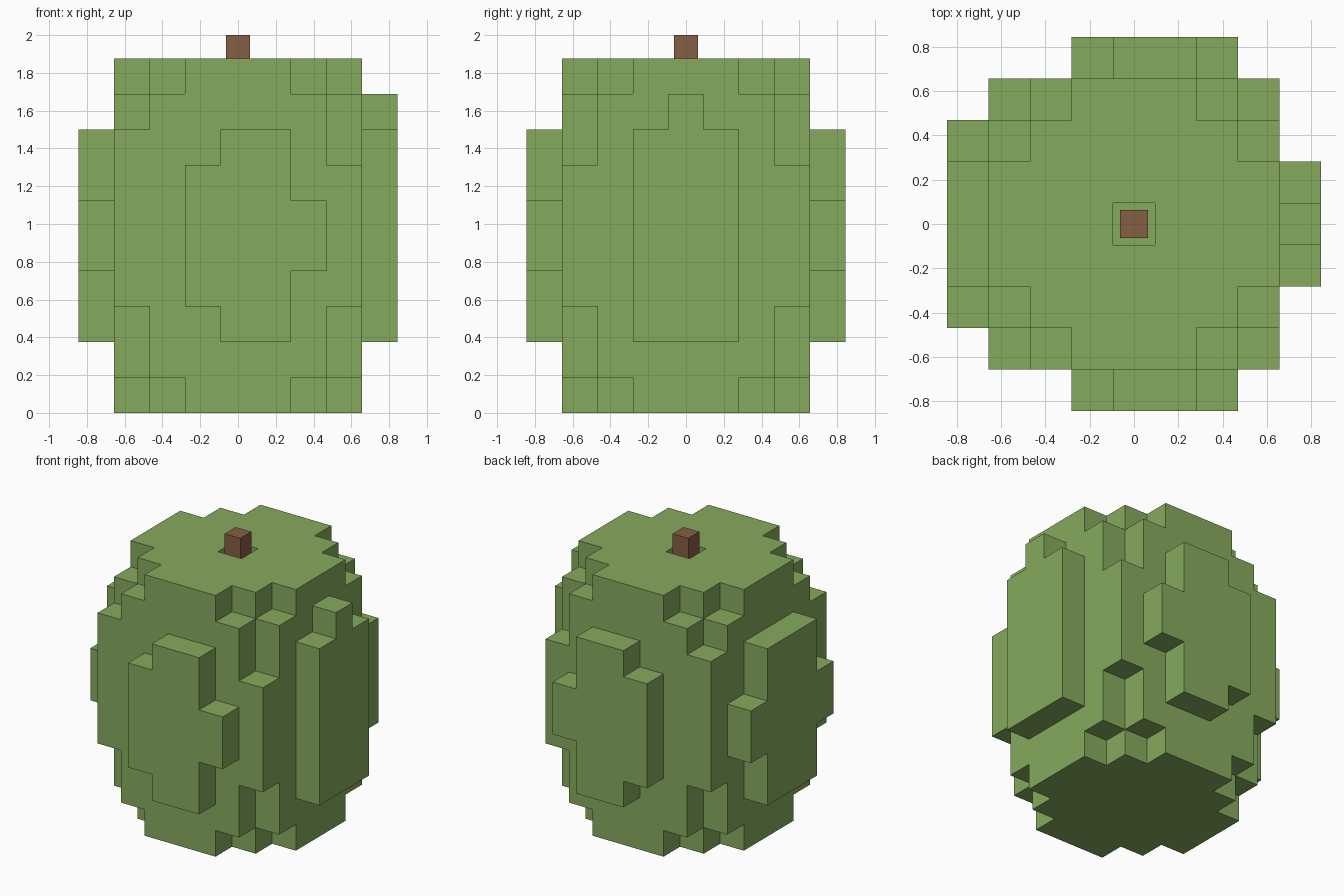
import bpy, bmesh
from mathutils import Matrix, Vector

if "Cube" in bpy.data.objects:
    bpy.data.objects.remove(bpy.data.objects["Cube"])

U = 0.1875  # edge of one block; the fruit is 9 x 9 x 10 blocks


def material(name, rgb):
    m = bpy.data.materials.new(name)
    m.diffuse_color = (*rgb, 1)
    m.use_nodes = True
    m.node_tree.nodes["Principled BSDF"].inputs["Base Color"].default_value = m.diffuse_color
    return m


def finish(name, bm, mat):
    bmesh.ops.recalc_face_normals(bm, faces=bm.faces)
    mesh = bpy.data.meshes.new(name)
    bm.to_mesh(mesh)
    bm.free()
    mesh.materials.append(mat)
    ob = bpy.data.objects.new(name, mesh)
    bpy.context.collection.objects.link(ob)
    return ob


blocks = set()


def column(i, j, low, high):
    """Fill layers low..high (inclusive) at block column i, j."""
    blocks.update((i, j, k) for k in range(low, high + 1))


# Body: stepped vertical corners, slightly shorter on the right side
for i in range(-3, 4):
    for j in range(-3, 4):
        reach = abs(i) + abs(j)
        if reach == 6:
            column(i, j, 3, 6 if i > 0 else 7)
        elif reach == 5:
            column(i, j, 1, 8)
        else:
            column(i, j, 0, 9)
blocks.discard((0, 0, 9))  # stem socket

# Raised panels: offset across the face -> layers
front_back = {-1: (3, 6), 0: (2, 7), 1: (2, 7), 2: (4, 5)}
right = {-1: (2, 7), 0: (2, 8), 1: (2, 7)}
left = {-2: (4, 5), -1: (2, 7), 0: (2, 7), 1: (2, 7), 2: (4, 5)}
for a, span in front_back.items():
    column(a, -4, *span)
    column(a, 4, *span)
for a, span in right.items():
    column(4, a, *span)
for a, span in left.items():
    column(-4, a, *span)

# Skin: one face wherever a block meets air
bm = bmesh.new()
verts = {}


def corner(p):
    key = tuple(round(c * 2) for c in p)
    if key not in verts:
        verts[key] = bm.verts.new((p.x * U, p.y * U, p.z * U))
    return verts[key]


axes = [Vector(v) for v in ((1, 0, 0), (0, 1, 0), (0, 0, 1))]
for cell in blocks:
    centre = Vector(cell) + Vector((0, 0, 0.5))
    for n in range(3):
        for s in (1, -1):
            normal = axes[n] * s
            if tuple(int(c) for c in Vector(cell) + normal) in blocks:
                continue
            u, v = axes[(n + 1) % 3] * 0.5, axes[(n + 2) % 3] * 0.5 * s
            mid = centre + normal * 0.5
            bm.faces.new([corner(mid + d) for d in (-u - v, u - v, u + v, -u + v)])
mesh = bpy.data.meshes.new("fruit_body")
bm.to_mesh(mesh)
bm.free()
mesh.materials.append(material("leaf green", (0.238, 0.402, 0.112)))
bpy.context.collection.objects.link(bpy.data.objects.new("fruit_body", mesh))

# Stem standing in the socket
bm = bmesh.new()
low, high = 9 * U, 2.0
bmesh.ops.create_cube(bm, size=1, matrix=Matrix.Translation((0, 0, (low + high) / 2))
                      @ Matrix.Diagonal((0.125, 0.125, high - low, 1)))
finish("stem", bm, material("stem brown", (0.235, 0.112, 0.058)))
